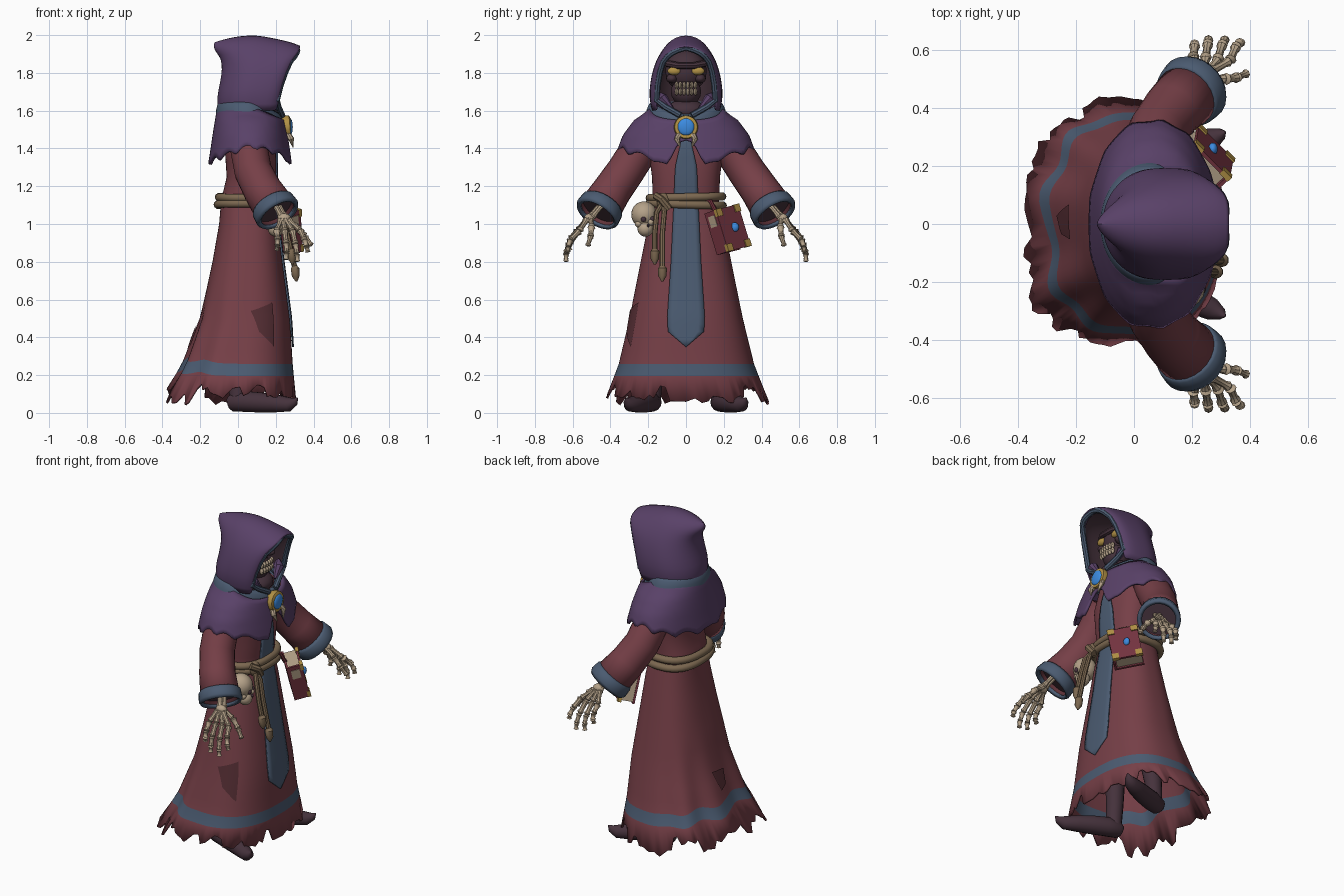
import bpy, bmesh, math, random
from mathutils import Vector, Matrix

random.seed(4)
if "Cube" in bpy.data.objects:
    bpy.data.objects.remove(bpy.data.objects["Cube"])

COLOURS = {"red_cloth": (.18, .05, .063), "purple_cloth": (.1, .053, .138), "blue_trim": (.07, .105, .165),
           "bone": (.46, .36, .25), "rope": (.2, .137, .08), "gold": (.44, .28, .06), "gem_blue": (.045, .26, .75),
           "dark_leather": (.06, .032, .045), "book_red": (.18, .035, .052), "worn_red": (.09, .027, .034)}
MATS = {}
for key, rgb in COLOURS.items():
    m = bpy.data.materials.new(key)
    m.use_nodes = True
    m.diffuse_color = (*rgb, 1)
    m.node_tree.nodes["Principled BSDF"].inputs["Base Color"].default_value = (*rgb, 1)
    MATS[key] = m


def build(name, parts, *mats, thick=0, subdiv=0, angle=40):
    """Make one object from lofts: (rings, rings closed, ends capped, path closed)."""
    bm = bmesh.new()
    for rings, closed, cap, loop in parts:
        rows = [[bm.verts.new(p) for p in r] for r in rings]
        n = len(rows[0])
        for a, b in zip(rows, rows[1:] + (rows[:1] if loop else [])):
            for i in range(n if closed else n - 1):
                j = (i + 1) % n
                bm.faces.new((a[i], a[j], b[j], b[i]))
        if cap:
            bm.faces.new(rows[0])
            bm.faces.new(rows[-1])
    bmesh.ops.remove_doubles(bm, verts=bm.verts, dist=1e-5)
    bmesh.ops.recalc_face_normals(bm, faces=bm.faces)
    me = bpy.data.meshes.new(name)
    bm.to_mesh(me)
    bm.free()
    for k in mats:
        me.materials.append(MATS[k])
    me.shade_smooth()
    me.set_sharp_from_angle(angle=math.radians(angle))
    ob = bpy.data.objects.new(name, me)
    bpy.context.collection.objects.link(ob)
    if subdiv:
        sub = ob.modifiers.new("smooth", "SUBSURF")
        sub.levels = sub.render_levels = subdiv
    if thick:
        sol = ob.modifiers.new("thickness", "SOLIDIFY")
        sol.thickness, sol.offset = thick, -1
    return ob


def tube(path, radii, n=10, ref=(1, 0, 0), cap=True, loop=False):
    path = [Vector(p) for p in path]
    radii = radii if isinstance(radii, (list, tuple)) else [radii] * len(path)
    rings, last = [], len(path) - 1
    for i, p in enumerate(path):
        nxt = path[(i + 1) % len(path)] if loop else path[min(i + 1, last)]
        t = (nxt - path[i - 1 if loop else max(i - 1, 0)]).normalized()
        s = t.cross(Vector(ref)).normalized()
        u = s.cross(t)
        rings.append([p + radii[i] * (s * math.cos(a) + u * math.sin(a))
                      for a in (math.tau * k / n for k in range(n))])
    return rings, True, cap and not loop, loop


def bone(a, b, r):
    a, b = Vector(a), Vector(b)
    return tube([a.lerp(b, t) for t in (0, .1, .28, .72, .9, 1)], [r * k for k in (.6, 1.1, .75, .7, 1, .5)], 8)


def ball(c, r, n=16, rows=10):
    rings = []
    for i in range(rows + 1):
        f = math.pi * min(max(i / rows, .01), .99)
        rings.append([Vector((c[0] + r[0] * math.sin(f) * math.cos(math.tau * k / n),
                              c[1] + r[1] * math.sin(f) * math.sin(math.tau * k / n),
                              c[2] + r[2] * math.cos(f))) for k in range(n)])
    return rings, True, True, False


def box(c, s, mtx):
    rings = [[mtx @ Vector((c[0] + x * s[0] / 2, c[1] + y * s[1] / 2, c[2] + z * s[2] / 2))
              for x, y in ((-1, -1), (1, -1), (1, 1), (-1, 1))] for z in (-1, 1)]
    return rings, True, True, False


def lookup(tab, z):
    """Interpolate a table sorted from high to low z."""
    for a, b in zip(tab, tab[1:]):
        if z >= b[0]:
            t = min(max((a[0] - z) / (a[0] - b[0]), 0), 1)
            return [p + (q - p) * t for p, q in zip(a[1:], b[1:])]
    return tab[-1][1:]


def surf(tab, th, z, off=0, e=.8):
    xb, xf, ry = lookup(tab, z)
    c, s = math.cos(th), math.sin(th)
    return Vector(((xb + xf) / 2 + ((xf - xb) / 2 + off) * math.copysign(abs(c) ** e, c),
                   (ry + off) * math.copysign(abs(s) ** e, s), z))


# Robe: lofted gown with a blue band and a torn hem
ROBE = [(1.58, -.05, .17, .15), (1.4, -.07, .2, .2), (1.25, -.06, .2, .18), (1.12, -.09, .19, .175),
        (1, -.1, .21, .2), (.8, -.135, .235, .24), (.5, -.2, .275, .3), (.25, -.29, .29, .36), (.05, -.41, .31, .44)]
N = 96
angles = [math.tau * i / N for i in range(N)]


def fold(th, z):
    return .03 * math.sin(9 * th) * max(0, .2 - math.cos(th)) * max(0, .65 - z)


def robe_row(z, wave=0):
    rise = [z + wave * max(0, -math.cos(a)) * (1 + .5 * math.sin(8 * a)) for a in angles]
    return [surf(ROBE, a, h, fold(a, h)) for a, h in zip(angles, rise)]


levels = [1.58, 1.5, 1.4, 1.32, 1.25, 1.18, 1.12, 1.06, 1, .9, .8, .7, .6, .5, .4, .33]
rows = [robe_row(z) for z in levels] + [robe_row(.26, .025), robe_row(.195, .025)]
tears = [random.uniform(.05, .15) for i in range(N // 2)]
hem = [tears[i // 2] + random.uniform(-.015, .015) for i in range(N)]
rows.append([surf(ROBE, a, h, fold(a, h)) for a, h in zip(angles, hem)])
robe = build("robe", [(rows, True, False, False)], "red_cloth", "blue_trim", thick=.012)
for p in robe.data.polygons:
    p.material_index = int(p.index // N == len(levels))


# Worn holes in the skirt, as thin plates given by angle and height at four corners
def hole(*corners):
    grid = []
    for i in range(7):
        top, low = (Vector(corners[a]).lerp(Vector(corners[b]), i / 6) for a, b in ((0, 1), (3, 2)))
        pts = [top.lerp(low, v / 4) for v in range(5)]
        grid.append([surf(ROBE, t, z, .006 + fold(t, z)) for t, z in pts])
    return grid, False, False, False


build("skirt_holes", [hole((-1.5, .54), (-1.0, .585), (-.96, .35), (-1.32, .43)),
                      hole((3.0, .46), (3.25, .44), (3.2, .36), (3.1, .34))], "worn_red")

# Tabard strip down the front
WIDTH = [(1.47, .02), (1.3, .058), (1.12, .065), (.8, .08), (.5, .1), (.43, .095), (.35, .002)]
strip = []
for i in range(29):
    z = 1.47 - .04 * i
    w, (xb, xf, ry) = lookup(WIDTH, z)[0], lookup(ROBE, z)
    row = []
    for k in range(7):
        y = w * (k / 3 - 1)
        c = math.sqrt(1 - min(1, (abs(y) / ry) ** (2 / .8)))
        row.append((xb / 2 + xf / 2 + (xf - xb) / 2 * c ** .8 + .012, y, z))
    strip.append(row)
build("tabard", [(strip, False, False, False)], "blue_trim", thick=.009)

# Shoulder cape with a scalloped edge
CAPE = [(1.63, -.1, .2, .185), (1.59, -.115, .23, .215), (1.55, -.122, .245, .275), (1.47, -.135, .262, .335),
        (1.38, -.148, .28, .368), (1.28, -.165, .298, .378)]
HEM = [(0, 1.46), (.1, 1.43), (.24, 1.3), (.5, 1.35), (1, 1.385), (1.57, 1.41), (2.3, 1.36), (3.2, 1.31)]


def cape_hem(th):
    t = min(th, math.tau - th)
    z = next(a[1] + (b[1] - a[1]) * (t - a[0]) / (b[0] - a[0]) for a, b in zip(HEM, HEM[1:]) if t <= b[0])
    return z + .03 * abs(math.sin(6.5 * t)) - .016


def dip(th):
    return .07 * max(0, math.cos(th)) ** 1.5


rows = []
for v in range(10):
    rows.append([surf(CAPE, a, 1.62 - dip(a) + (cape_hem(a) - 1.62 + dip(a)) * v / 9, 0, .95) for a in angles])
build("shoulder_cape", [(rows, True, False, False)], "purple_cloth", thick=.014)

# Upright collar band hugging the neck and dipping to the brooch
COLLAR = [(.055, .15, .178), (.035, .163, .196), (.01, .17, .207), (-.02, .172, .216), (-.03, .16, .205)]
rows = [[Vector((.055 + (rx + .25 * dip(a)) * math.cos(a), ry * math.sin(a), 1.598 + h - dip(a))) for a in angles]
        for h, rx, ry in COLLAR]
build("collar", [(rows, True, False, False)], "blue_trim", thick=.01)

# Hood: open at the front, narrowing to a bowed ridge on top, with a dark lining
HOOD = [(1.6, -.105, .205, .18), (1.67, -.115, .22, .197), (1.75, -.095, .24, .19), (1.82, -.085, .265, .175),
        (1.88, -.09, .29, .153), (1.93, -.12, .315, .122), (1.965, -.13, .325, .092), (1.99, -.13, .328, .055),
        (2.003, -.125, .328, 0)]


def bow(x, z):
    return z - .9 * (x - .08) ** 2 * min(1, max(0, (z - 1.86) / .13))


rows, edge = [], []
for z, xb, xf, ry in HOOD:
    mid = xb + (xf - xb) * .55
    half = [(xf, ry * .84), (xf - .02, ry * .94), (xf - .06, ry)]
    half += [(mid - (mid - xb) * math.sin(a), ry * math.cos(a)) for a in (math.pi / 14 * k for k in range(8))]
    rows.append([Vector((x, y, bow(x, z))) for x, y in half + [(x, -y) for x, y in half[-2::-1]]])
    edge.append((xf - .014, ry * .79, bow(xf, z) - .014))
build("hood", [(rows, False, False, False)], "purple_cloth", thick=.008, subdiv=1, angle=60)
lining = [[Vector((.07 + (p.x - .07) * .88, p.y * .9, p.z - .022)) for p in r] for r in rows[1:]]
build("hood_lining", [(lining, False, False, False)], "dark_leather", subdiv=1, angle=60)
edge = [(.235, .03, 1.575), (.215, .11, 1.62)] + edge[1:-1]
path = edge + [(.308, 0, 1.934)] + [(x, -y, z) for x, y, z in edge[::-1]]
build("hood_trim", [tube(path, .016, 8)], "blue_trim")
build("hood_lapels", [tube([(.17, s * .15, 1.69), (.195, s * .125, 1.665), (.205, s * .075, 1.61)],
                           [.012, .03, .012], 8) for s in (-1, 1)], "purple_cloth")

# Shadowed skull face
build("face", [ball((.1, 0, 1.81), (.1, .11, .11)), ball((.13, 0, 1.7), (.075, .08, .075)),
               tube([(.16, -.1, 1.85), (.2, -.04, 1.838), (.2, .04, 1.838), (.16, .1, 1.85)], .018, 8, (0, 0, 1)),
               ball((.15, .075, 1.77), (.05, .03, .025)), ball((.15, -.075, 1.77), (.05, .03, .025)),
               ball((.12, 0, 1.6), (.1, .11, .06))], "dark_leather")
build("eyes", [ball((.185, s * .062, 1.81), (.018, .036, .022)) for s in (-1, 1)], "gold")
build("teeth", [ball((.207 - 3 * y * y, y, z), (.012, .0098, .02), 8, 6)
                for z in (1.735, 1.7) for y in (-.05, -.03, -.01, .01, .03, .05)], "bone")

# Brooch with gem and fangs
build("brooch_rim", [tube([(.225, 0, 1.51), (.255, 0, 1.512), (.275, 0, 1.514), (.278, 0, 1.514)],
                          [.055, .064, .06, .045], 20, (0, 1, 0))], "gold")
build("brooch_gem", [ball((.276, 0, 1.514), (.014, .045, .045))], "gem_blue")
build("brooch_fangs", [tube([(.262, s * .035, 1.475), (.282, s * .048, 1.45), (.292, s * .03, 1.405)],
                            [.018, .015, .002], 8) for s in (-1, 1)], "bone")

# Sleeves, cuffs, skeletal hands and boots, mirrored
for side, s in (("left", 1), ("right", -1)):
    def at(*pts):
        return [(x, y * s, z) for x, y, z in pts]
    build(side + "_sleeve", [tube(at((.06, .17, 1.48), (.06, .25, 1.39), (.08, .32, 1.28), (.13, .39, 1.18),
                                     (.205, .465, 1.065)), [.09, .1, .1, .103, .114], 24, cap=False)], "red_cloth", thick=.012)
    build(side + "_cuff", [tube(at((.178, .437, 1.108), (.185, .444, 1.096), (.208, .468, 1.06), (.216, .476, 1.047)),
                                [.108, .12, .125, .115], 24, cap=False)], "blue_trim", thick=.022)
    build(side + "_sleeve_shadow", [tube(at((.15, .41, 1.15), (.196, .456, 1.08)), [.09, .1], 24)], "dark_leather")
    parts = [bone(*at((.18, .43, 1.13), (.235, .515, 1.03)), .02), bone(*at((.2, .42, 1.13), (.255, .5, 1.03)), .018),
             ball(at((.245, .515, 1.03))[0], (.036, .025, .026), 10, 6)]
    tips = [(.205, .615, .86), (.255, .635, .81), (.315, .635, .8), (.37, .625, .85)]
    for i, tip in enumerate(tips):
        root = Vector((.228 + .012 * i, .525, 1.025))
        knuckle = Vector((.205 + .042 * i, .575 - .004 * i, .965))
        bend = knuckle.lerp(Vector(tip), .42) + Vector((.004, .022, 0))
        bend2 = knuckle.lerp(Vector(tip), .75) + Vector((.004, .016, 0))
        chain = at(root, knuckle, bend, bend2, tip)
        parts += [bone(a, b, r) for a, b, r in zip(chain, chain[1:], (.018, .019, .017, .015))]
    chain = at((.25, .505, 1.03), (.315, .5, .985), (.355, .505, .935), (.39, .52, .885))
    parts += [bone(a, b, r) for a, b, r in zip(chain, chain[1:], (.018, .019, .016))]
    build(side + "_hand", parts, "bone")
    build(side + "_boot", [tube(at((-.05, .17, .05), (-.03, .175, .055), (.04, .195, .06), (.12, .225, .055),
                                   (.2, .26, .05), (.27, .295, .045), (.3, .31, .06), (.315, .318, .08)),
                                [.03, .048, .056, .054, .048, .038, .022, .003], 14, (0, 0, 1)),
                           tube(at((0, .18, .06), (.0, .17, .2), (.02, .14, .42)), [.045, .05, .06], 12)], "dark_leather")

# Rope belt, knot and hanging ends
parts = []
for z, tilt in ((1.142, .004), (1.103, -.006)):
    ring = [surf(ROBE, math.tau * i / 40, z, .016) for i in range(40)]
    parts.append(tube([p + Vector((0, 0, tilt * p.y / .2)) for p in ring], .022, 10, (0, 0, 1), loop=True))
parts += [ball((.2, -.12, 1.12), (.03, .035, .045)),
          tube([(.2, -.16, 1.15), (.23, -.13, 1.13), (.22, -.09, 1.08)], .02, 8)]
for x, y, z in ((.3, -.125, .77), (.28, -.165, .86)):
    parts.append(tube([(.2, -.12, 1.12), (.235, y + .01, 1.06), (.26, y, .95), (x, y, z)], .014, 8))
    parts.append(tube([(x, y, z + .01), (x + .002, y, z - .005), (x + .006, y, z - .045), (x + .01, y, z - .075)],
                      [.012, .024, .022, .005], 10))
build("rope_belt", parts, "rope")

# Skull hanging at the belt, turned inwards
build("belt_skull", [ball((.175, -.222, 1.05), (.07, .068, .07)), ball((.2, -.215, .975), (.042, .042, .042)),
                     ball((.215, -.185, 1.01), (.025, .02, .02)), ball((.2, -.25, 1.0), (.03, .02, .02))], "bone")
build("belt_skull_sockets", [ball((.238, -.225, 1.025), (.01, .014, .015)), ball((.224, -.178, 1.025), (.012, .014, .015)),
                             ball((.238, -.2, .992), (.01, .007, .01), 8, 6)], "dark_leather")

# Book hanging at the belt, spine towards the middle, lower edge swung outwards
M = (Matrix.Translation((.245, .22, .97)) @ Matrix.Rotation(math.radians(45), 4, "Z")
     @ Matrix.Rotation(math.radians(10), 4, "X") @ Matrix.Rotation(math.radians(-14), 4, "Y"))
build("book_cover", [box((.04, 0, 0), (.012, .17, .23), M), box((-.04, 0, 0), (.012, .17, .23), M),
                     box((0, -.08, 0), (.09, .012, .23), M),
                     tube([(.17, .1, 1.13), (.2, .13, 1.12), (.215, .16, 1.06)], .012, 8)], "book_red", angle=30)
build("book_pages", [box((0, .005, 0), (.07, .15, .21), M),
                     box((0, -.086, .06), (.05, .005, .06), M)], "bone", angle=30)
build("book_corners", [box((.042, y * .068, z * .097), (.02, .04, .04), M) for y in (-1, 1) for z in (-1, 1)],
      "gold", angle=30)
build("book_gem", [ball(M @ Vector((.048, .01, 0)), (.016, .022, .025))], "gem_blue")
